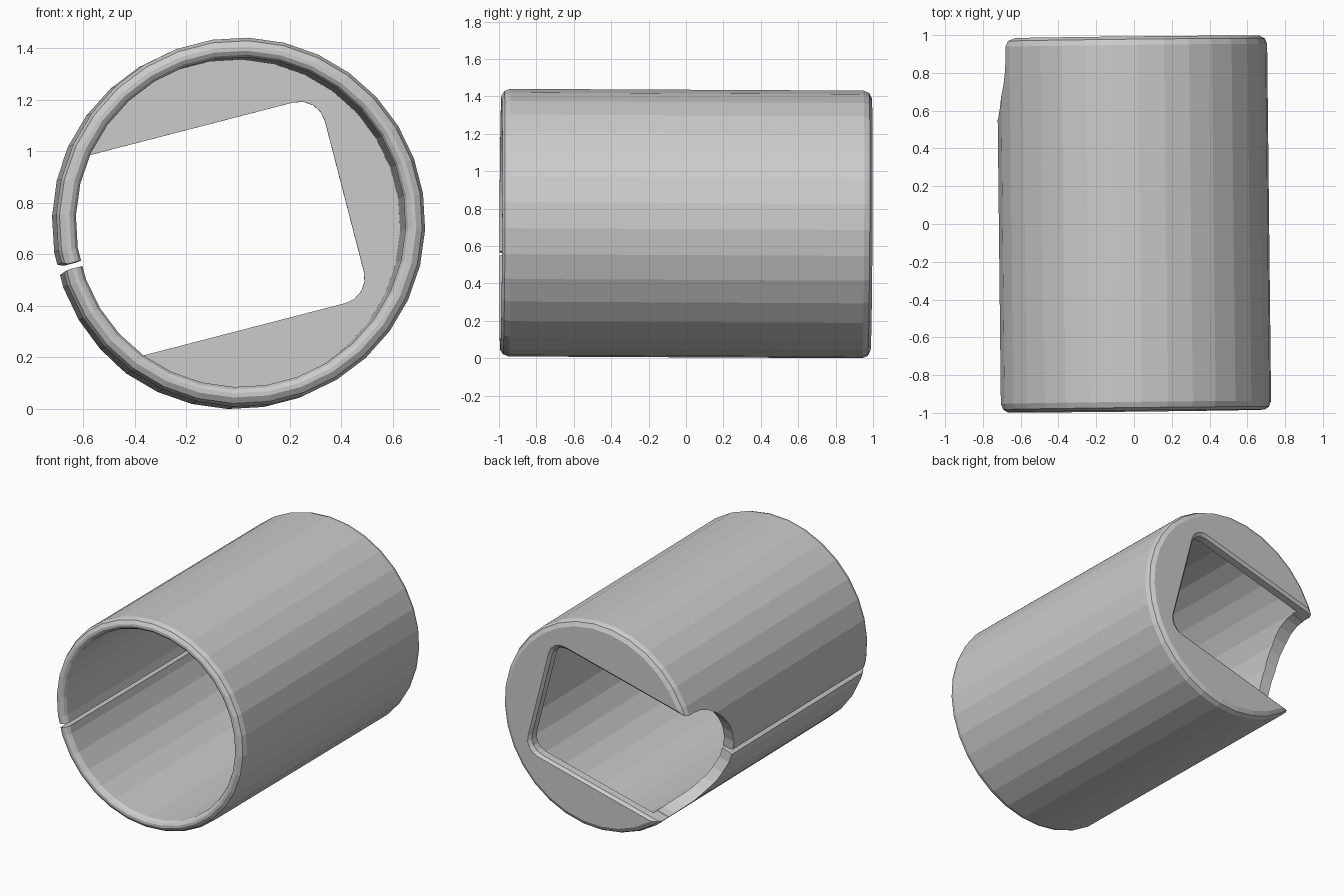
import bpy, bmesh, math
from mathutils import Matrix

if "Cube" in bpy.data.objects:
    bpy.data.objects.remove(bpy.data.objects["Cube"])

SIDES = 32
R_OUT, R_IN, L = 0.716, 0.64, 0.99     # radii and half length
HALF_W = 0.402                         # half width of the opening

# Slight lean of the axis, then the roll of the opening around it
PLACE = (Matrix.Translation((0, 0, 0.72)) @ Matrix.Rotation(0.011, 4, 'Z')
         @ Matrix.Rotation(-0.005, 4, 'X') @ Matrix.Rotation(math.radians(-14.5), 4, 'Y'))


def finish(name, bm):
    bmesh.ops.recalc_face_normals(bm, faces=bm.faces)
    mesh = bpy.data.meshes.new(name)
    bm.to_mesh(mesh)
    bm.free()
    obj = bpy.data.objects.new(name, mesh)
    bpy.context.collection.objects.link(obj)
    obj.matrix_world = PLACE
    return obj


def lathe(name, profile):
    """Rings of (radius, y) around the y axis, both ends closed."""
    bm = bmesh.new()
    rings = [[bm.verts.new((r * math.cos(2 * math.pi * (i + 0.5) / SIDES), y,
                            r * math.sin(2 * math.pi * (i + 0.5) / SIDES)))
              for i in range(SIDES)] for r, y in profile]
    for a, b in zip(rings, rings[1:]):
        for i in range(SIDES):
            j = (i + 1) % SIDES
            bm.faces.new((a[i], a[j], b[j], b[i]))
    bm.faces.new(rings[0])
    bm.faces.new(rings[-1])
    return finish(name, bm)


def prism(name, start, end):
    """Solid between two matching outlines."""
    bm = bmesh.new()
    a = [bm.verts.new(p) for p in start]
    b = [bm.verts.new(p) for p in end]
    for i in range(len(a)):
        j = (i + 1) % len(a)
        bm.faces.new((a[i], a[j], b[j], b[i]))
    bm.faces.new(a)
    bm.faces.new(b)
    return finish(name, bm)


def arc(cx, cy, r, a0, a1, n):
    return [(cx + r * math.cos(math.radians(a0 + (a1 - a0) * i / n)),
             cy + r * math.sin(math.radians(a0 + (a1 - a0) * i / n))) for i in range(n + 1)]


def opening(grow):
    """Three-sided opening with two rounded corners, open towards -x."""
    w, u, r = HALF_W + grow, 0.437 + grow, 0.1
    return ([(-1, -w)] + arc(u - r, -w + r, r, -90, 0, 4)
            + arc(u - r, w - r, r, 0, 90, 4) + [(-1, w)])


# Sleeve: open rounded rim in front, closed cap at the back
sleeve = lathe("sleeve", [
    (R_IN, L - 0.07), (R_IN, -L + 0.03), (R_IN + 0.01, -L + 0.01), (R_IN + 0.025, -L),
    (R_OUT - 0.035, -L), (R_OUT - 0.012, -L + 0.015), (R_OUT, -L + 0.045),
    (R_OUT, L - 0.045), (R_OUT - 0.012, L - 0.015), (R_OUT - 0.04, L)])

# Cutter for the cap opening, and its chamfered outer edge
cap_cut = prism("cap_cutter", [(x, 0.88, z) for x, z in opening(0)],
                [(x, 1.1, z) for x, z in opening(0)])
edge_cut = prism("cap_edge_cutter", [(x, L - 0.017, z) for x, z in opening(0)],
                 [(x, L + 0.02, z) for x, z in opening(0.037)])

# Cutter for the rounded notch in the side wall
notch = [(1.1, -HALF_W)] + [(y, z) for y, z in arc(0.9, 0, HALF_W, 270, 90, 16)] + [(1.1, HALF_W)]
notch_cut = prism("notch_cutter", [(-1, y, z) for y, z in notch],
                  [(-0.3, y, z) for y, z in notch])

# Cutter for the lengthwise slit, flared at the outer surface
slit = [(-0.5, -0.011), (-0.69, -0.011), (-0.735, -0.03),
        (-0.735, 0.03), (-0.69, 0.011), (-0.5, 0.011)]
slit_cut = prism("slit_cutter", [(x, -1.1, z) for x, z in slit],
                 [(x, 0.6, z) for x, z in slit])

bpy.context.view_layer.objects.active = sleeve
for cutter in (cap_cut, edge_cut, notch_cut, slit_cut):
    cutter.hide_render = True
    mod = sleeve.modifiers.new(cutter.name, 'BOOLEAN')
    mod.operation = 'DIFFERENCE'
    mod.solver = 'EXACT'
    mod.object = cutter
    bpy.context.view_layer.update()
    bpy.ops.object.modifier_apply(modifier=mod.name)
    bpy.data.objects.remove(cutter)
